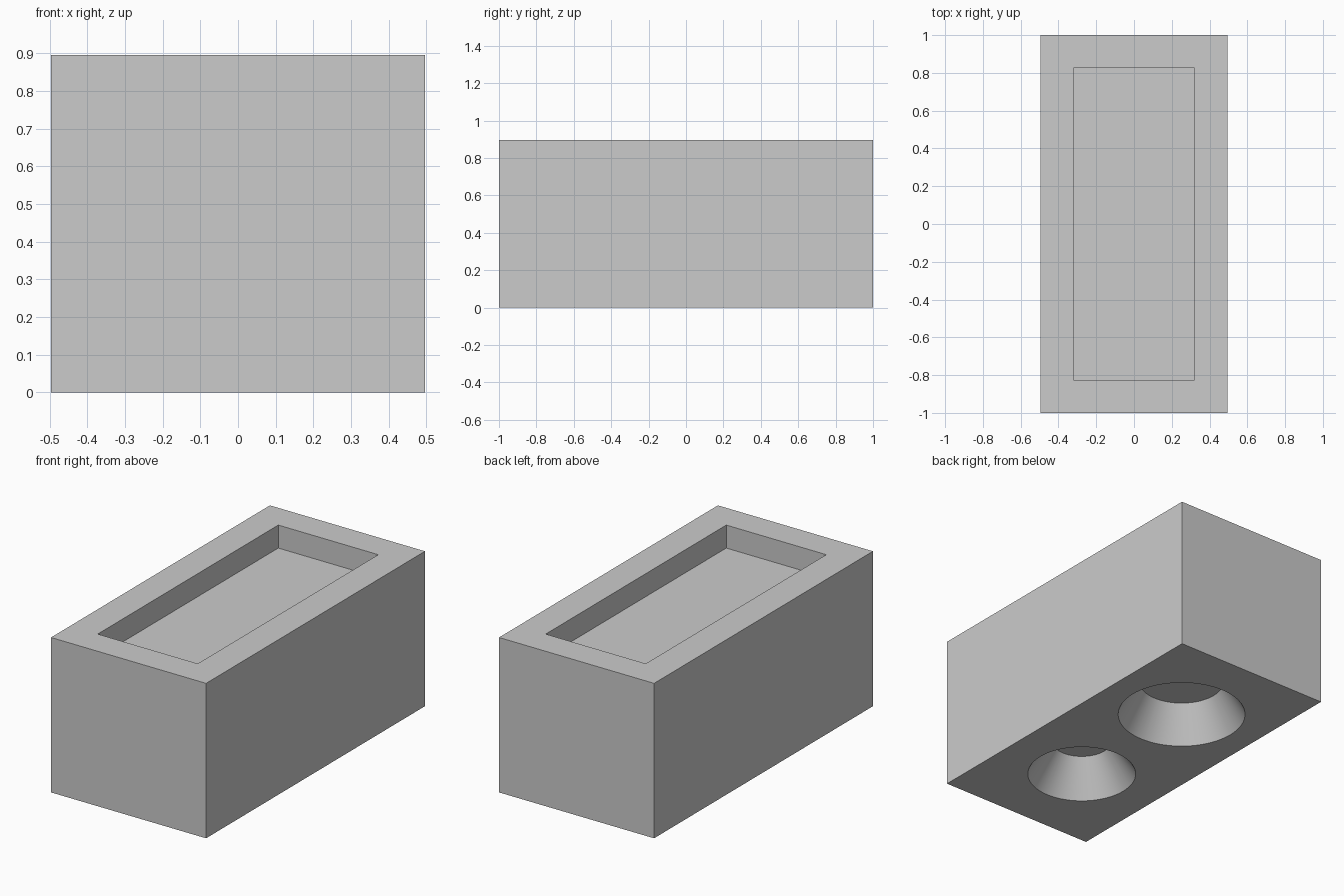
import bpy, math

if "Cube" in bpy.data.objects:
    bpy.data.objects.remove(bpy.data.objects["Cube"])

W, L, H = 0.992, 2.0, 0.896
OVER = 0.05  # how far cutters poke out of the block


def box(name, size, center):
    bpy.ops.mesh.primitive_cube_add(size=1, location=center)
    ob = bpy.context.object
    ob.name = name
    ob.scale = size
    bpy.ops.object.transform_apply(location=False, rotation=False, scale=True)
    return ob


def cone_cutter(name, y, r_mouth, r_end, depth):
    # keep the slope so the radius at z = 0 is exactly r_mouth
    r_low = r_mouth + (r_mouth - r_end) * OVER / depth
    bpy.ops.mesh.primitive_cone_add(vertices=96, radius1=r_low, radius2=r_end,
                                    depth=depth + OVER,
                                    location=(0, y, (depth - OVER) / 2))
    ob = bpy.context.object
    ob.name = name
    return ob


# main block
block = box("block", (W, L, H), (0, 0, H / 2))

# shallow rectangular pocket in the top, two tapered sockets underneath
pocket = 0.133
cutters = [
    box("pocket_cutter", (0.64, 1.65, pocket + OVER), (0, 0, H + (OVER - pocket) / 2)),
    cone_cutter("large_socket_cutter", 0.405, 0.347, 0.228, 0.203),
    cone_cutter("small_socket_cutter", -0.445, 0.295, 0.16, 0.203),
]

bpy.context.view_layer.objects.active = block
for c in cutters:
    c.hide_render = True
    mod = block.modifiers.new(c.name, 'BOOLEAN')
    mod.operation = 'DIFFERENCE'
    mod.solver = 'EXACT'
    mod.object = c
    bpy.ops.object.modifier_apply(modifier=mod.name)
    bpy.data.objects.remove(c, do_unlink=True)

# smooth socket walls, sharp edges elsewhere
block.select_set(True)
bpy.ops.object.shade_smooth_by_angle(angle=math.radians(30))
